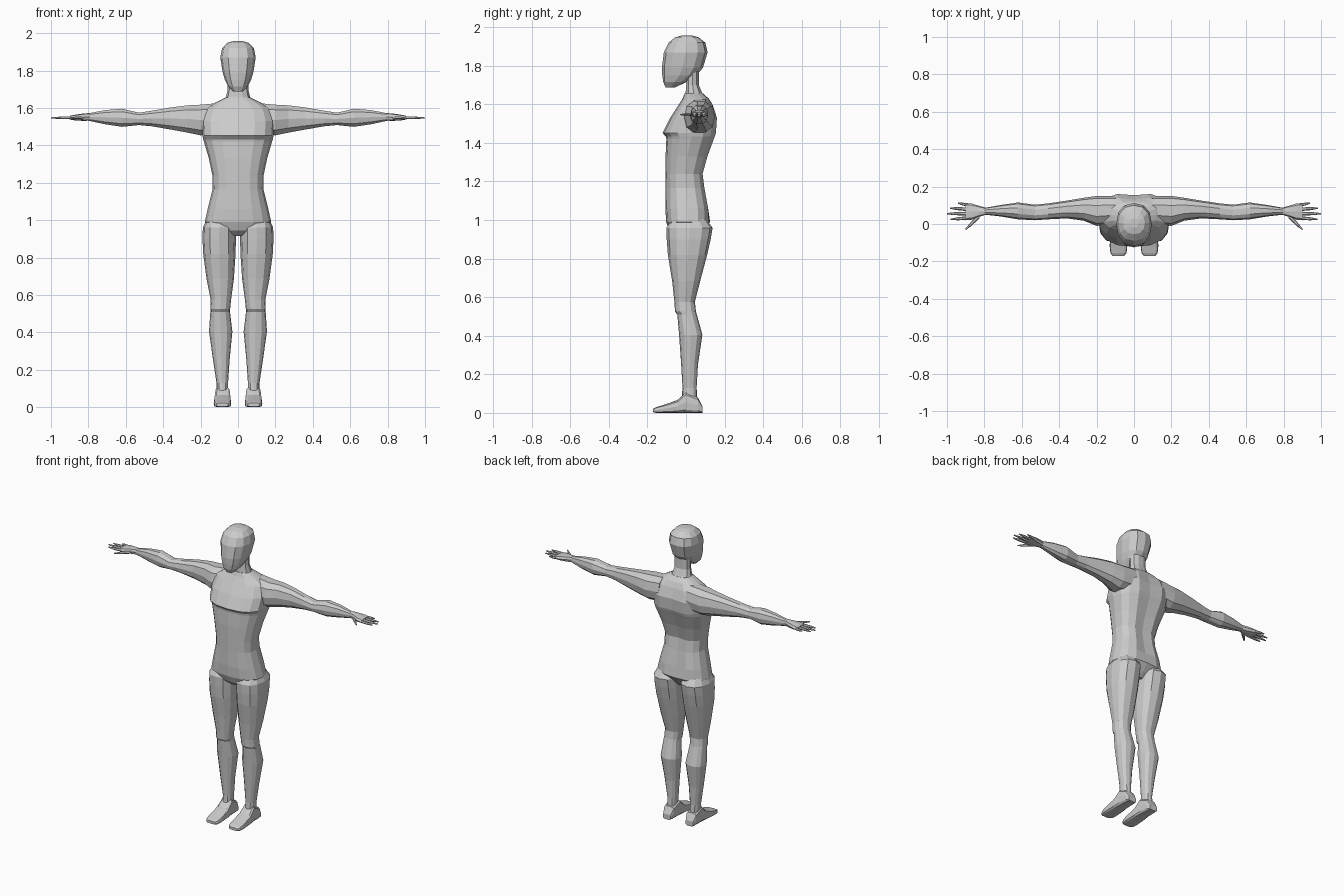
import bpy, bmesh, math

grey = bpy.data.materials.new("plain grey")
grey.diffuse_color = (0.6, 0.6, 0.6, 1)

AXES = {"x": lambda t, u, v: (t, u, v),
        "y": lambda t, u, v: (u, t, v),
        "z": lambda t, u, v: (u, v, t)}


def loft(name, axis, rings, sides=12, power=0.85, mirror=False, tweak=None):
    """Skin rounded sections (position, u min, u max, v min, v max) along an axis."""
    bm = bmesh.new()
    place, loops = AXES[axis], []
    for t, u0, u1, v0, v1 in rings:
        loop = []
        for i in range(sides):
            a = 2 * math.pi * i / sides
            c, s = math.cos(a), math.sin(a)
            u = (u0 + u1) / 2 + (u1 - u0) / 2 * math.copysign(abs(c) ** power, c)
            v = (v0 + v1) / 2 + (v1 - v0) / 2 * math.copysign(abs(s) ** power, s)
            loop.append(bm.verts.new(place(t, u, v)))
        loops.append(loop)
    for a, b in zip(loops, loops[1:]):
        for i in range(sides):
            j = (i + 1) % sides
            bm.faces.new((a[i], a[j], b[j], b[i]))
    bm.faces.new(loops[0])
    bm.faces.new(loops[-1])
    if tweak:
        for v in bm.verts:
            tweak(v.co)
    bmesh.ops.recalc_face_normals(bm, faces=bm.faces)
    me = bpy.data.meshes.new(name)
    bm.to_mesh(me)
    bm.free()
    me.materials.append(grey)
    ob = bpy.data.objects.new(name, me)
    bpy.context.collection.objects.link(ob)
    if mirror:
        ob.modifiers.new("mirror", "MIRROR")
    return ob


def centred(rows):
    """Turn (z, half width, front, back) into symmetric sections."""
    return [(z, -w, w, f, b) for z, w, f, b in rows]


# head with a pointed chin
loft("head", "z", centred([
    (1.688, 0.025, -0.105, -0.055), (1.715, 0.053, -0.118, 0.0),
    (1.75, 0.070, -0.123, 0.055), (1.79, 0.082, -0.125, 0.088),
    (1.87, 0.095, -0.115, 0.112), (1.92, 0.085, -0.09, 0.100),
    (1.948, 0.058, -0.055, 0.065), (1.957, 0.025, -0.02, 0.03)]))

# neck
loft("neck", "z", centred([
    (1.62, 0.085, -0.015, 0.115), (1.66, 0.064, -0.004, 0.085),
    (1.70, 0.055, 0.0, 0.068), (1.80, 0.054, 0.0, 0.068)]), 10)


# torso with chest ledge and a groove along the spine
def spine(co):
    if abs(co.x) < 0.002 and co.y > 0.05 and 1.0 < co.z < 1.6:
        co.y -= 0.014


loft("torso", "z", centred([
    (0.915, 0.06, -0.05, 0.06), (0.945, 0.14, -0.085, 0.09),
    (0.99, 0.178, -0.103, 0.125), (1.06, 0.162, -0.107, 0.122),
    (1.165, 0.136, -0.106, 0.102), (1.24, 0.137, -0.106, 0.092),
    (1.33, 0.156, -0.106, 0.118), (1.42, 0.182, -0.102, 0.152),
    (1.432, 0.186, -0.104, 0.157), (1.452, 0.19, -0.122, 0.164),
    (1.53, 0.195, -0.082, 0.168), (1.595, 0.175, -0.04, 0.145),
    (1.63, 0.12, -0.018, 0.118), (1.655, 0.068, -0.008, 0.09)]),
    16, 0.8, tweak=spine)

# arm
loft("arm", "x", [
    (0.10, 0.0, 0.15, 1.46, 1.63), (0.20, -0.01, 0.15, 1.45, 1.621),
    (0.27, 0.018, 0.14, 1.465, 1.617), (0.36, 0.03, 0.125, 1.482, 1.605),
    (0.46, 0.025, 0.11, 1.50, 1.587), (0.53, 0.02, 0.103, 1.507, 1.576),
    (0.62, 0.025, 0.115, 1.497, 1.598), (0.71, 0.04, 0.102, 1.511, 1.590),
    (0.80, 0.05, 0.086, 1.531, 1.572)], 10, mirror=True)

# palm
loft("palm", "x", [
    (0.79, 0.05, 0.086, 1.532, 1.573), (0.83, 0.038, 0.098, 1.531, 1.570),
    (0.87, 0.022, 0.11, 1.533, 1.564), (0.90, 0.02, 0.112, 1.538, 1.558)],
    8, 0.7, mirror=True)

# fingers and thumb: name, root x, root y, tip x, tip y, root half width
for name, x0, y0, x1, y1, r in (
        ("index_finger", 0.88, 0.033, 0.98, 0.025, 0.010),
        ("middle_finger", 0.88, 0.056, 1.00, 0.055, 0.010),
        ("ring_finger", 0.88, 0.078, 0.985, 0.085, 0.010),
        ("little_finger", 0.88, 0.100, 0.94, 0.111, 0.009),
        ("thumb", 0.825, 0.045, 0.90, -0.028, 0.014)):
    rows = []
    for k, s in ((0, 1.0), (0.6, 0.85), (1, 0.35)):
        x, y = x0 + (x1 - x0) * k, y0 + (y1 - y0) * k
        rows.append((x, y - r * s, y + r * s, 1.547 - 0.009 * s, 1.547 + 0.009 * s))
    loft(name, "x", rows, 6, 1, mirror=True)

# leg with knee ledge and calf
loft("leg", "z", [
    (1.01, 0.03, 0.165, -0.07, 0.10), (0.96, 0.012, 0.188, -0.102, 0.138),
    (0.90, 0.011, 0.190, -0.100, 0.128), (0.82, 0.013, 0.186, -0.094, 0.110),
    (0.685, 0.022, 0.168, -0.072, 0.074), (0.575, 0.037, 0.146, -0.060, 0.046),
    (0.525, 0.042, 0.148, -0.057, 0.052), (0.51, 0.043, 0.148, -0.045, 0.056),
    (0.405, 0.030, 0.155, -0.036, 0.085), (0.25, 0.045, 0.133, -0.025, 0.062),
    (0.13, 0.053, 0.115, -0.018, 0.055), (0.05, 0.052, 0.115, -0.025, 0.060)],
    12, mirror=True)

# foot
loft("foot", "y", [
    (0.085, 0.055, 0.112, 0.0, 0.035), (0.062, 0.046, 0.12, 0.0, 0.08),
    (0.0, 0.042, 0.123, 0.0, 0.11), (-0.045, 0.038, 0.128, 0.0, 0.066),
    (-0.12, 0.036, 0.13, 0.0, 0.040), (-0.155, 0.04, 0.126, 0.0, 0.030),
    (-0.170, 0.052, 0.116, 0.004, 0.022)], 12, 0.5, mirror=True)
